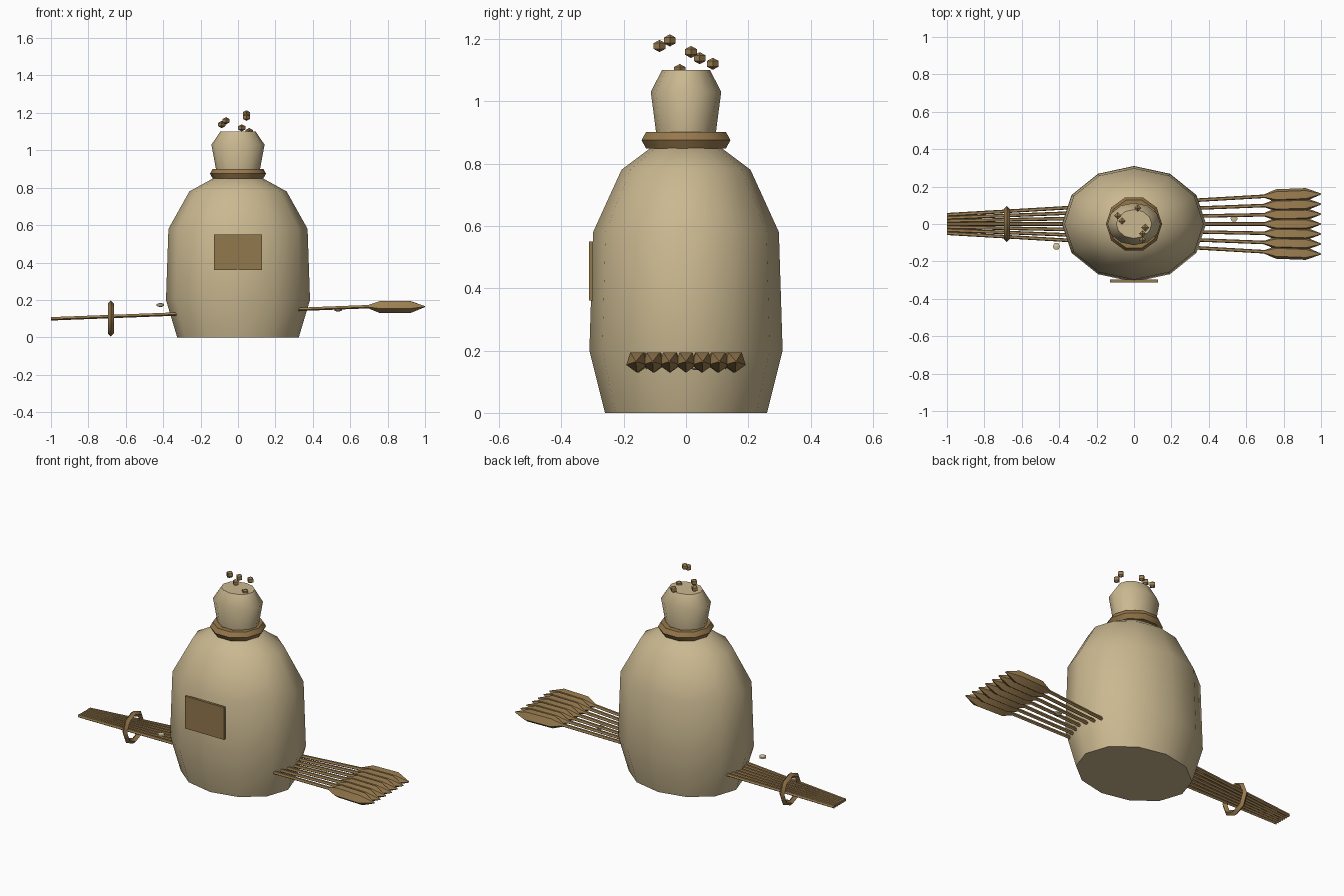
import bpy, bmesh, math
from mathutils import Vector, Matrix

if "Cube" in bpy.data.objects:
    bpy.data.objects.remove(bpy.data.objects["Cube"])

def mat(name, rgb):
    m = bpy.data.materials.new(name)
    m.diffuse_color = (*[(c / 255 / 12.92 if c < 11 else ((c / 255 + .055) / 1.055) ** 2.4) for c in rgb], 1)
    m.use_nodes = True
    m.node_tree.nodes["Principled BSDF"].inputs["Base Color"].default_value = m.diffuse_color
    return m

BURLAP = mat("burlap", (202, 184, 144))
STRAW = mat("straw_brown", (158, 128, 82))
ROPE = mat("rope_brown", (150, 120, 76))
PATCH = mat("patch_brown", (146, 120, 78))
SEED = mat("pale_seed", (212, 196, 160))

def finish(name, bm, material, angle=None):
    bmesh.ops.recalc_face_normals(bm, faces=bm.faces)
    me = bpy.data.meshes.new(name)
    bm.to_mesh(me)
    bm.free()
    me.materials.append(material)
    ob = bpy.data.objects.new(name, me)
    bpy.context.collection.objects.link(ob)
    if angle:
        bpy.ops.object.select_all(action='DESELECT')
        ob.select_set(True)
        bpy.context.view_layer.objects.active = ob
        bpy.ops.object.shade_smooth_by_angle(angle=math.radians(angle))
    return ob

def lathe(name, profile, sides, material, angle=None, matrix=Matrix(), start=0.0):
    """Closed stack of elliptical rings: profile rows are (z, rx, ry)."""
    bm = bmesh.new()
    rings = []
    for z, rx, ry in profile:
        rings.append([bm.verts.new(matrix @ Vector((rx * math.cos(start + math.tau * i / sides),
                      ry * math.sin(start + math.tau * i / sides), z))) for i in range(sides)])
    for a, b in zip(rings, rings[1:]):
        for i in range(sides):
            j = (i + 1) % sides
            bm.faces.new((a[i], a[j], b[j], b[i]))
    bm.faces.new(rings[0])
    bm.faces.new(rings[-1])
    return finish(name, bm, material, angle)

def ring(name, major, minor, n_major, n_minor, material, matrix, angle=None):
    bm = bmesh.new()
    v = []
    for i in range(n_major):
        a = math.tau * i / n_major
        row = []
        for k in range(n_minor):
            b = math.tau * k / n_minor
            r = major + minor * math.cos(b)
            row.append(bm.verts.new(matrix @ Vector((r * math.cos(a), r * math.sin(a), minor * math.sin(b)))))
        v.append(row)
    for i in range(n_major):
        for k in range(n_minor):
            i2, k2 = (i + 1) % n_major, (k + 1) % n_minor
            bm.faces.new((v[i][k], v[i2][k], v[i2][k2], v[i][k2]))
    return finish(name, bm, material, angle)

def along(p, q):
    """Matrix placing local z on the line p-q, with local x pointing down."""
    z = (q - p).normalized()
    y = z.cross(Vector((0, 0, -1))).normalized()
    x = y.cross(z)
    return Matrix.Translation(p) @ Matrix((x, y, z)).transposed().to_4x4()

# sack body and gathered neck
lathe("sack_body", [(0, .325, .26), (.2, .385, .31), (.58, .372, .298),
                    (.78, .26, .207), (.86, .115, .1)], 12, BURLAP, 50)
lathe("sack_neck", [(.84, .115, .092), (.9, .118, .096), (1.03, .142, .113),
                    (1.1, .095, .077)], 12, BURLAP, 50)

# rope tie round the neck
ring("neck_tie", .12, .03, 10, 6, ROPE, Matrix.Translation((0, 0, .875)), 40)

# sewn patch on the front
bm = bmesh.new()
bmesh.ops.create_cube(bm, size=1, matrix=Matrix.Translation((0, -.305, .455)) @ Matrix.Diagonal((.255, .014, .19, 1)))
finish("front_patch", bm, PATCH)

# sheaf: seven fanned stalks, each with an ear
for i in range(-3, 4):
    p, q = Vector((-1, i * .0165, .1)), Vector((.7, i * .0495, .165))
    length = (q - p).length
    lathe("stalk", [(0, .01, .01), (length, .01, .01)], 5, STRAW, matrix=along(p, q))
    p, q = Vector((.68, i * .0495, .165)), Vector((1, i * .0535, .165))
    lathe("ear", [(0, .003, .003), (.08, .036, .036), (.24, .036, .036), (.32, .003, .003)],
          5, STRAW, 40, along(p, q))

# band holding the stalk ends
ring("sheaf_band", .08, .016, 8, 4, ROPE,
     Matrix.Translation((-.68, 0, .1)) @ Matrix.Rotation(math.pi / 2, 4, 'Y'), 40)

# grains spilling over the top
for x, y, z in [(.045, -.085, 1.177), (.045, -.052, 1.195), (-.064, .016, 1.158),
                (-.087, .044, 1.138), (.02, .086, 1.12), (.06, -.02, 1.1)]:
    lathe("grain", [(-.019, .001, .001), (-.009, .019, .019), (.009, .019, .019), (.019, .001, .001)],
          4, STRAW, matrix=Matrix.Translation((x, y, z)))

# loose pale seeds beside the sack
for x, y, z in [(-.415, -.12, .173), (.535, .03, .148)]:
    lathe("loose_seed", [(-.01, .006, .006), (-.005, .02, .02), (.005, .02, .02), (.01, .006, .006)],
          6, SEED, 60, Matrix.Translation((x, y, z)))
